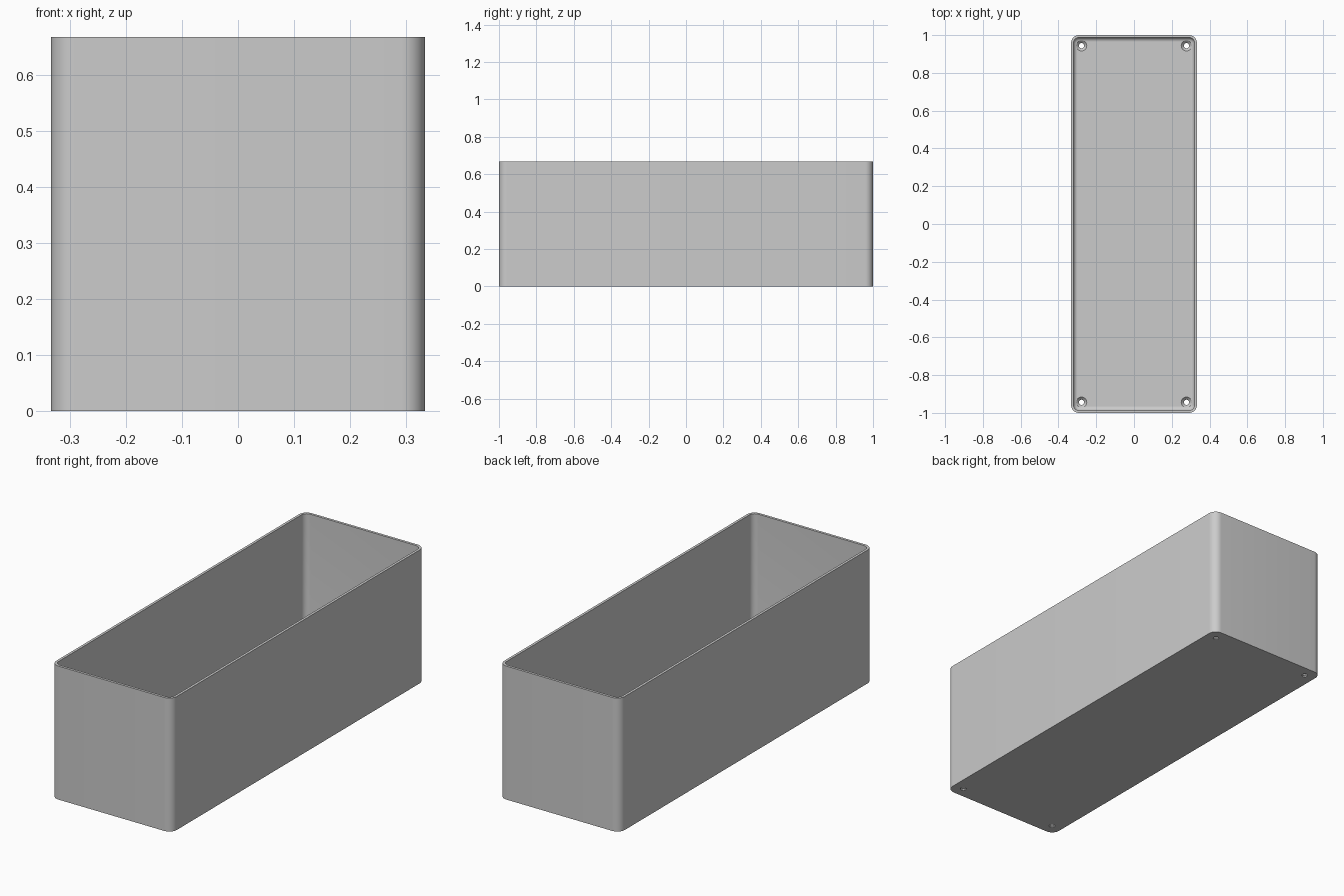
import bpy, bmesh, math

cube = bpy.data.objects.get("Cube")
if cube:
    bpy.data.objects.remove(cube, do_unlink=True)

HALF_X, HALF_Y, HEIGHT = 1 / 3, 1.0, 2 / 3
CORNER, WALL, FLOOR, FILLET = 0.042, 0.013, 0.02, 0.022
STEPS = 10

grey = bpy.data.materials.new("plain grey")
grey.use_nodes = True
colour = (0.6, 0.6, 0.6, 1)
grey.diffuse_color = colour
grey.node_tree.nodes["Principled BSDF"].inputs["Base Color"].default_value = colour


def ring(bm, inset, z):
    """Rounded rectangle, drawn in from the outer outline by inset."""
    r = CORNER - inset
    verts = []
    for k, (sx, sy) in enumerate([(1, 1), (-1, 1), (-1, -1), (1, -1)]):
        for i in range(STEPS + 1):
            a = math.pi / 2 * (k + i / STEPS)
            verts.append(bm.verts.new((sx * (HALF_X - CORNER) + r * math.cos(a),
                                       sy * (HALF_Y - CORNER) + r * math.sin(a), z)))
    return verts


def make_object(name, bm):
    bmesh.ops.recalc_face_normals(bm, faces=bm.faces)
    mesh = bpy.data.meshes.new(name)
    bm.to_mesh(mesh)
    bm.free()
    mesh.materials.append(grey)
    obj = bpy.data.objects.new(name, mesh)
    bpy.context.collection.objects.link(obj)
    return obj


# Open box: outer wall, rim, inner wall, rounded inner floor edge
profile = [(0, 0), (0, HEIGHT), (WALL, HEIGHT)]
for i in range(9):
    a = math.pi / 2 * i / 8
    profile.append((WALL + FILLET * (1 - math.cos(a)), FLOOR + FILLET * (1 - math.sin(a))))
bm = bmesh.new()
rings = [ring(bm, d, z) for d, z in profile]
for lower, upper in zip(rings, rings[1:]):
    for i in range(len(lower)):
        j = (i + 1) % len(lower)
        bm.faces.new((lower[i], lower[j], upper[j], upper[i]))
bm.faces.new(rings[0][::-1])
bm.faces.new(rings[-1])
box = make_object("open_box", bm)

# Countersunk screw holes in the four floor corners
bm = bmesh.new()
hole_profile = [(0.014, -0.02), (0.014, 0.006), (0.028, FLOOR), (0.028, FLOOR + 0.02)]
for sx in (-1, 1):
    for sy in (-1, 1):
        loops = [[bm.verts.new((sx * 0.278 + r * math.cos(math.tau * i / 32),
                                sy * 0.944 + r * math.sin(math.tau * i / 32), z))
                  for i in range(32)] for r, z in hole_profile]
        for a, b in zip(loops, loops[1:]):
            for i in range(32):
                j = (i + 1) % 32
                bm.faces.new((a[i], a[j], b[j], b[i]))
        bm.faces.new(loops[0][::-1])
        bm.faces.new(loops[-1])
cutter = make_object("screw_hole_cutter", bm)
cutter.hide_render = True

cut = box.modifiers.new("screw holes", 'BOOLEAN')
cut.operation = 'DIFFERENCE'
cut.solver = 'EXACT'
cut.object = cutter
bpy.ops.object.select_all(action='DESELECT')
bpy.context.view_layer.objects.active = box
box.select_set(True)
bpy.ops.object.modifier_apply(modifier=cut.name)
bpy.data.objects.remove(cutter, do_unlink=True)
bpy.ops.object.shade_smooth_by_angle(angle=math.radians(30))
